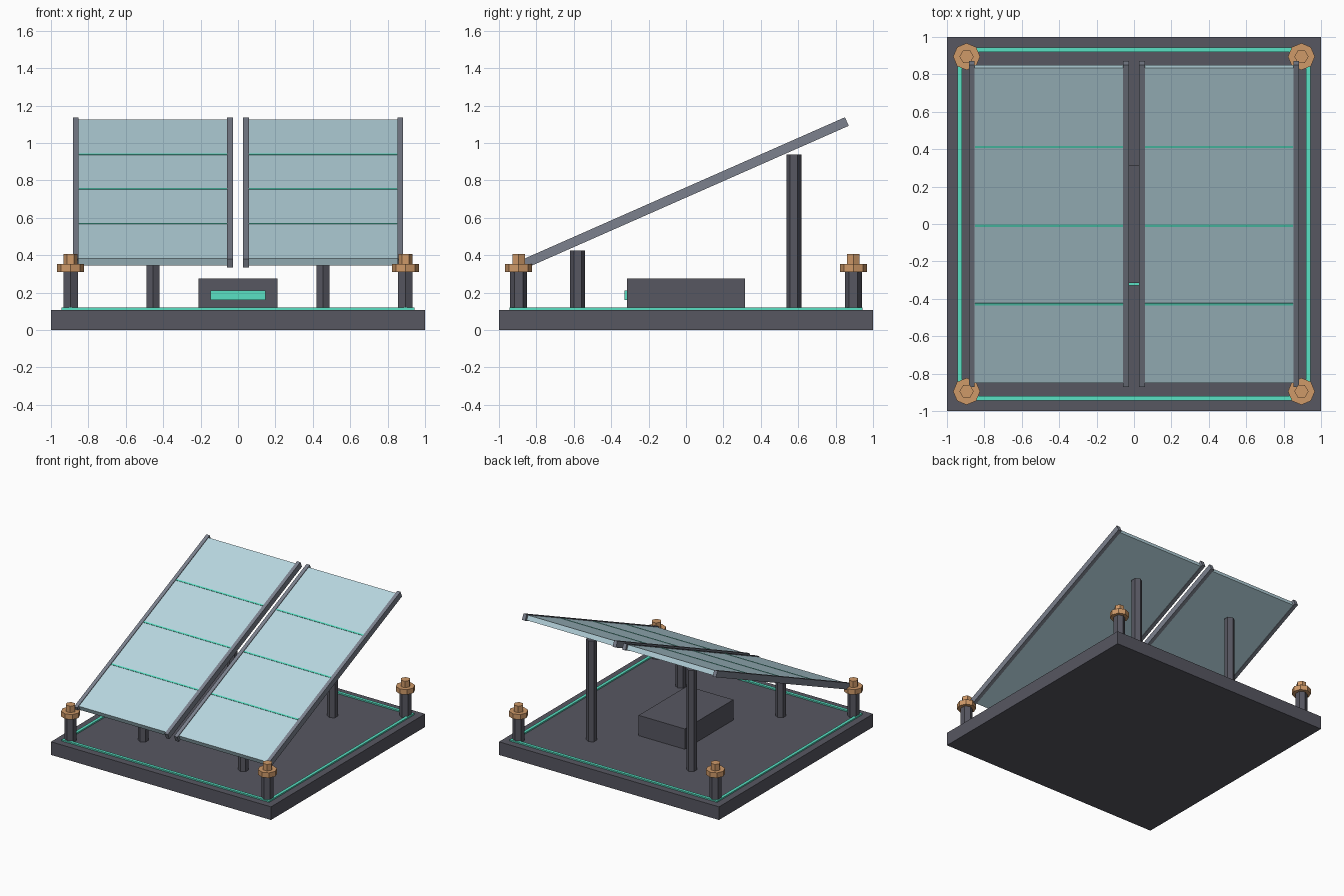
import bpy, bmesh, math
from mathutils import Matrix, Vector

if "Cube" in bpy.data.objects:
    bpy.data.objects.remove(bpy.data.objects["Cube"])

TILT = math.radians(23.8)
PANEL_Z = 0.735
BASE_TOP = 0.108


def material(name, color):
    m = bpy.data.materials.new(name)
    m.diffuse_color = (*color, 1)
    m.use_nodes = True
    m.node_tree.nodes["Principled BSDF"].inputs["Base Color"].default_value = m.diffuse_color
    return m


DARK = material("dark_metal", (0.095, 0.095, 0.12))
RAIL = material("rail_metal", (0.20, 0.22, 0.27))
GLASS = material("pale_glass", (0.48, 0.68, 0.75))
GLOW = material("teal_glow", (0.10, 0.75, 0.55))
COPPER = material("copper", (0.62, 0.32, 0.14))


def finish(name, bm, mat):
    mesh = bpy.data.meshes.new(name)
    bm.to_mesh(mesh)
    bm.free()
    mesh.materials.append(mat)
    ob = bpy.data.objects.new(name, mesh)
    bpy.context.collection.objects.link(ob)
    return ob


def box(name, center, size, mat):
    bm = bmesh.new()
    bmesh.ops.create_cube(bm, size=1)
    bmesh.ops.scale(bm, vec=size, verts=bm.verts)
    bmesh.ops.translate(bm, vec=center, verts=bm.verts)
    return finish(name, bm, mat)


def prism(name, x, y, z0, z1, r, sides, mat, start=math.pi / 2):
    # upright n-sided prism; start is the angle of its first corner
    bm = bmesh.new()
    ring = [bm.verts.new((x + r * math.cos(start + i * math.tau / sides),
                          y + r * math.sin(start + i * math.tau / sides), z0))
            for i in range(sides)]
    face = bm.faces.new(ring)
    top = bmesh.ops.extrude_face_region(bm, geom=[face])["geom"]
    bmesh.ops.translate(bm, vec=(0, 0, z1 - z0),
                        verts=[v for v in top if isinstance(v, bmesh.types.BMVert)])
    bmesh.ops.recalc_face_normals(bm, faces=bm.faces)
    return finish(name, bm, mat)


def tilted(ob):
    # lean a flat-built panel part back around the x axis
    ob.matrix_world = Matrix.Translation((0, 0, PANEL_Z)) @ Matrix.Rotation(TILT, 4, 'X')


# Base slab
box("base", (0, 0, BASE_TOP / 2), (2, 2, BASE_TOP), DARK)

# Glowing border strips
for s, side, end in ((-1, "left", "front"), (1, "right", "back")):
    box(f"border_strip_{end}", (0, s * 0.931, 0.111), (1.886, 0.025, 0.016), GLOW)
    box(f"border_strip_{side}", (s * 0.931, 0, 0.111), (0.025, 1.837, 0.016), GLOW)

# Corner posts with copper collar and nut
for sx in (-1, 1):
    for sy in (-1, 1):
        x, y = sx * 0.895, sy * 0.895
        prism("corner_post", x, y, 0.10, 0.315, 0.045, 6, DARK)
        prism("corner_collar", x, y, 0.31, 0.352, 0.072, 8, COPPER)
        prism("corner_nut", x, y, 0.35, 0.405, 0.038, 6, COPPER, 0)

# Two tilted panels with side rails, cell lines and support posts
for s, side in ((-1, "left"), (1, "right")):
    cx = s * 0.455
    tilted(box(f"panel_glass_{side}", (cx, 0, 0), (0.80, 1.84, 0.04), GLASS))
    for e in (-1, 1):
        tilted(box(f"panel_rail_{side}", (cx + e * 0.412, 0, 0), (0.03, 1.88, 0.05), RAIL))
    for k in (-1, 0, 1):
        tilted(box(f"cell_line_{side}", (cx, k * 0.46, 0.019), (0.79, 0.012, 0.008), GLOW))
    prism(f"front_support_{side}", cx, -0.58, 0.10, 0.425, 0.04, 6, DARK)
    prism(f"rear_support_{side}", cx, 0.577, 0.10, 0.937, 0.04, 6, DARK)

# Control box with glowing display
box("control_box", (0, 0, 0.189), (0.42, 0.63, 0.172), DARK)
box("display", (0, -0.32, 0.186), (0.295, 0.02, 0.05), GLOW)
